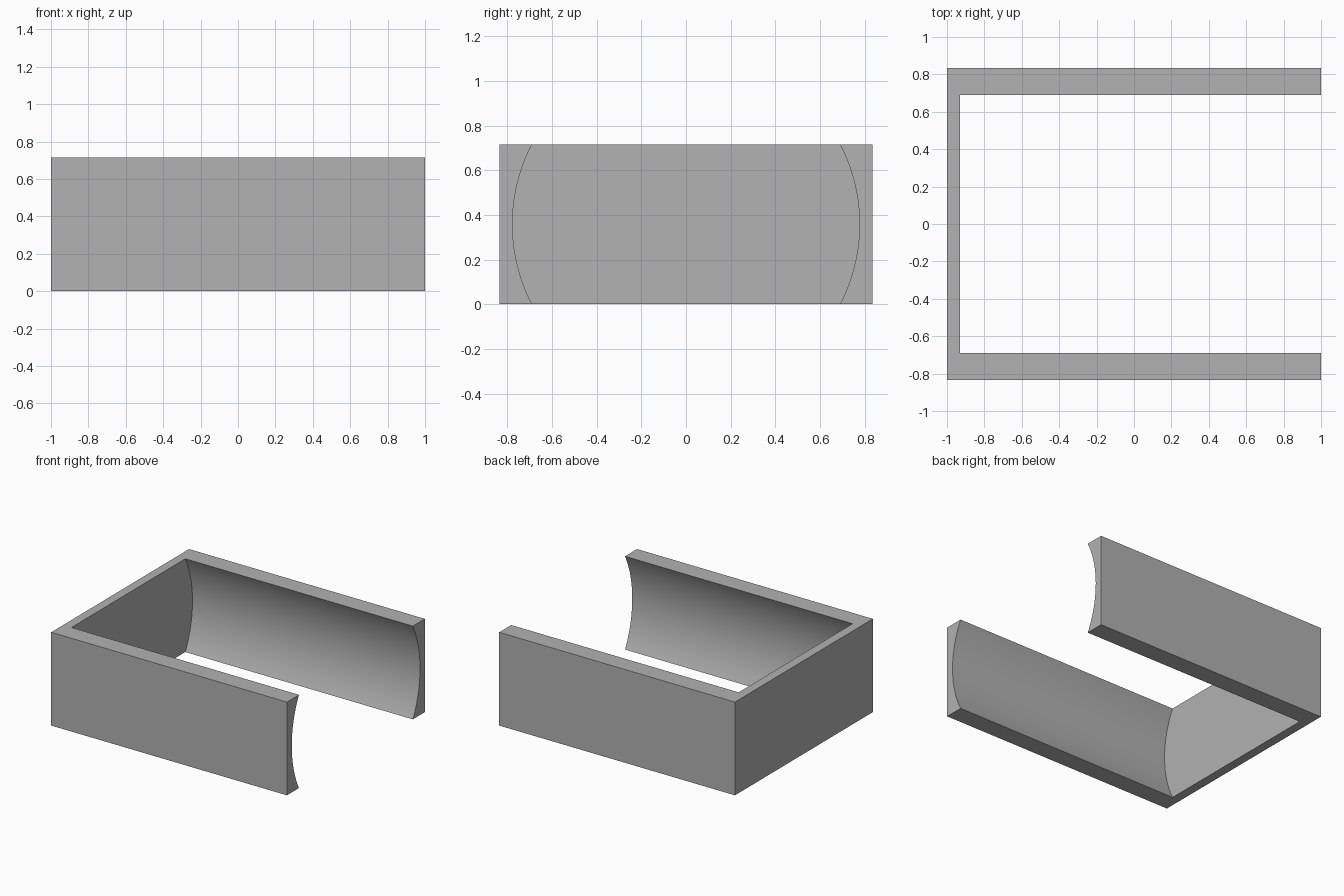
import bpy
from math import pi

LENGTH, WIDTH, HEIGHT = 2.0, 1.67, 0.715
BORE_RADIUS = 0.777
END_WALL = 0.07

default_cube = bpy.data.objects.get("Cube")
if default_cube:
    bpy.data.objects.remove(default_cube, do_unlink=True)

# Plain grey material
grey = bpy.data.materials.new("plain_grey")
grey.use_nodes = True
colour = (0.445, 0.445, 0.445, 1)
grey.diffuse_color = colour
grey.node_tree.nodes["Principled BSDF"].inputs["Base Color"].default_value = colour

# Cylinder along x, starting at the inside of the end wall and running out the open end
bore_start = -LENGTH / 2 + END_WALL
bore_length = LENGTH + 0.5
bpy.ops.mesh.primitive_cylinder_add(
    vertices=128, radius=BORE_RADIUS, depth=bore_length,
    location=(bore_start + bore_length / 2, 0, HEIGHT / 2), rotation=(0, pi / 2, 0))
cutter = bpy.context.object
cutter.name = "bore_cutter"
cutter.hide_render = True

# Block that becomes the end wall and two hollowed side walls
bpy.ops.mesh.primitive_cube_add(size=1, location=(0, 0, HEIGHT / 2))
frame = bpy.context.object
frame.name = "open_frame"
frame.scale = (LENGTH, WIDTH, HEIGHT)
bpy.ops.object.transform_apply(location=False, rotation=False, scale=True)
frame.data.materials.append(grey)

# Cut the bore and keep the rims sharp
bore = frame.modifiers.new("bore", 'BOOLEAN')
bore.operation = 'DIFFERENCE'
bore.solver = 'EXACT'
bore.object = cutter
bpy.ops.object.modifier_apply(modifier=bore.name)
bpy.data.objects.remove(cutter, do_unlink=True)
bpy.ops.object.shade_smooth_by_angle(angle=pi / 6)
